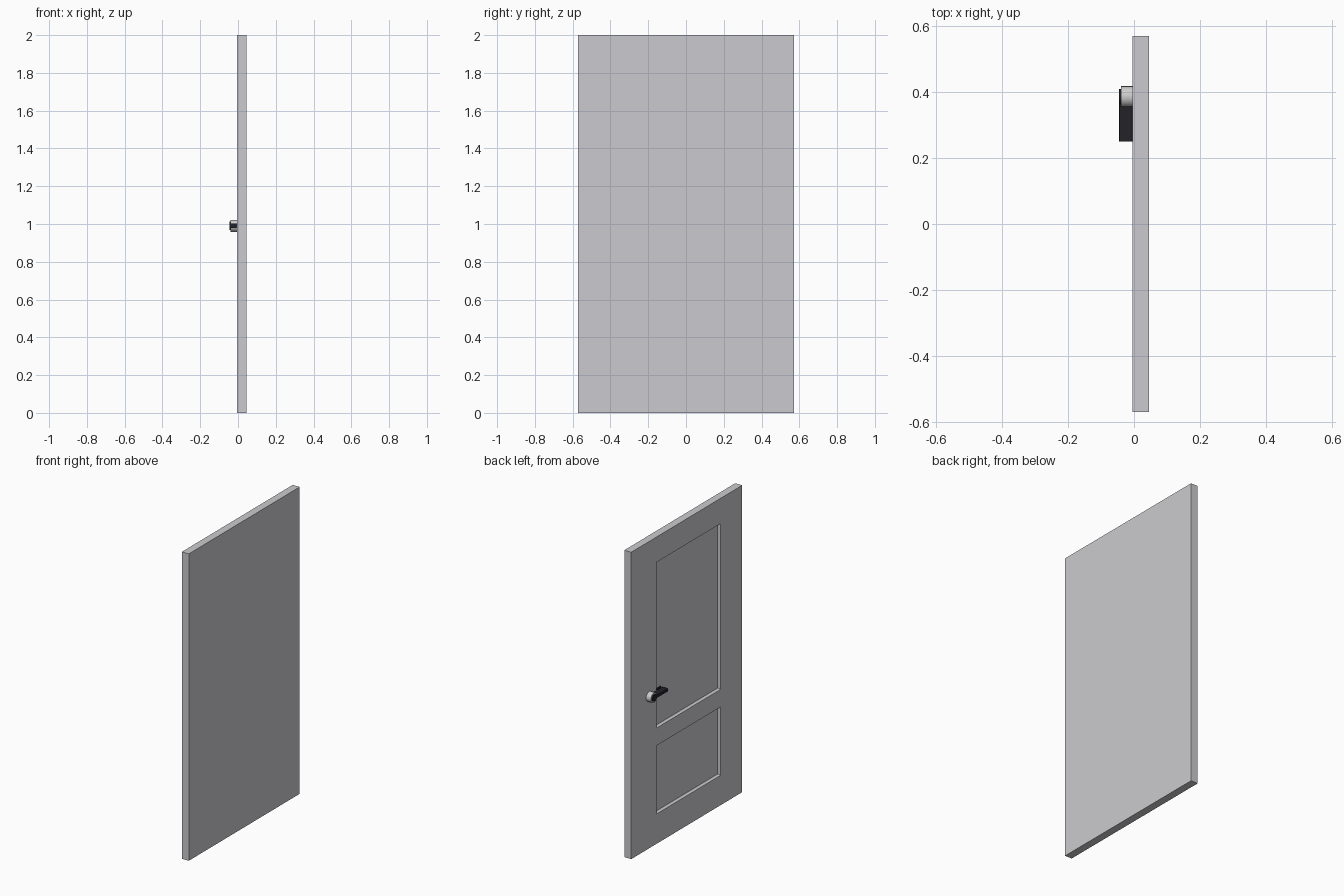
import bpy, bmesh, math
from mathutils import Matrix

if "Cube" in bpy.data.objects:
    bpy.data.objects.remove(bpy.data.objects["Cube"])


def material(name, rgb):
    m = bpy.data.materials.new(name)
    m.diffuse_color = (*rgb, 1)
    m.use_nodes = True
    m.node_tree.nodes["Principled BSDF"].inputs["Base Color"].default_value = m.diffuse_color
    return m


GREY = material("light_grey", (0.60, 0.59, 0.62))
SILVER = material("silver", (0.62, 0.62, 0.62))
DARK = material("near_black", (0.016, 0.016, 0.021))


def finish(bm, name, mat):
    bmesh.ops.recalc_face_normals(bm, faces=bm.faces[:])
    me = bpy.data.meshes.new(name)
    bm.to_mesh(me)
    bm.free()
    me.materials.append(mat)
    ob = bpy.data.objects.new(name, me)
    bpy.context.collection.objects.link(ob)
    return ob


def box_bm(x0, x1, y0, y1, z0, z1):
    bm = bmesh.new()
    mat = Matrix.Translation(((x0 + x1) / 2, (y0 + y1) / 2, (z0 + z1) / 2))
    mat = mat @ Matrix.Diagonal((x1 - x0, y1 - y0, z1 - z0, 1))
    bmesh.ops.create_cube(bm, size=1, matrix=mat)
    return bm


def disc(name, r, x0, x1, y, z, mat):
    # short cylinder lying along x
    bm = bmesh.new()
    m = Matrix.Translation(((x0 + x1) / 2, y, z)) @ Matrix.Rotation(math.pi / 2, 4, 'Y')
    bmesh.ops.create_cone(bm, cap_ends=True, segments=24, radius1=r, radius2=r,
                          depth=x1 - x0, matrix=m)
    ob = finish(bm, name, mat)
    for p in ob.data.polygons:
        p.use_smooth = abs(p.normal.x) < 0.5
    for e in ob.data.edges:
        a, b = (ob.data.vertices[i].co.x for i in e.vertices)
        e.use_edge_sharp = abs(a - b) < 1e-5
    return ob


# door slab with two recessed panels on the -x face
Y0, Y1 = -0.35, 0.313
PANELS = [(0.195, 0.64), (0.755, 1.835)]
bm = box_bm(-0.005, 0.045, -0.571, 0.571, 0, 2)
cuts = [((0, y, 0), (0, 1, 0)) for y in (Y0, Y1)]
cuts += [((0, 0, z), (0, 0, 1)) for p in PANELS for z in p]
for co, no in cuts:
    bmesh.ops.bisect_plane(bm, geom=bm.verts[:] + bm.edges[:] + bm.faces[:],
                           plane_co=co, plane_no=no)
bm.normal_update()
panel_faces = []
for f in bm.faces:
    c = f.calc_center_median()
    if f.normal.x < -0.9 and Y0 < c.y < Y1 and any(a < c.z < b for a, b in PANELS):
        panel_faces.append(f)
# stepped moulding profile: inset width and depth of each step
for width, depth in ((0.002, 0.006), (0.003, 0.006), (0.006, 0.004)):
    bmesh.ops.inset_individual(bm, faces=panel_faces, thickness=width, depth=-depth)
finish(bm, "door_slab", GREY)

# handle parts on both sides; the far side sits flush in the slab
HY, HZ = 0.386, 0.99
for side, s in (("near", -1), ("far", 1)):
    tip = 0.045 if s < 0 else 0.0447

    def span(a, b):
        return tuple(sorted((s * a, s * b)))

    disc(side + "_rose", 0.032, *span(0.002, 0.039), HY, HZ, SILVER)
    disc(side + "_hub", 0.023, *span(0.03, tip), HY, HZ, DARK)
    lever = box_bm(*span(0.004, tip), 0.25, HY, 0.98, 1.002)
    bmesh.ops.bevel(lever, geom=[e for e in lever.edges
                                 if abs(e.verts[0].co.y - e.verts[1].co.y) > 0.05],
                    offset=0.004, segments=2, profile=0.5, affect='EDGES')
    finish(lever, side + "_lever", DARK)
